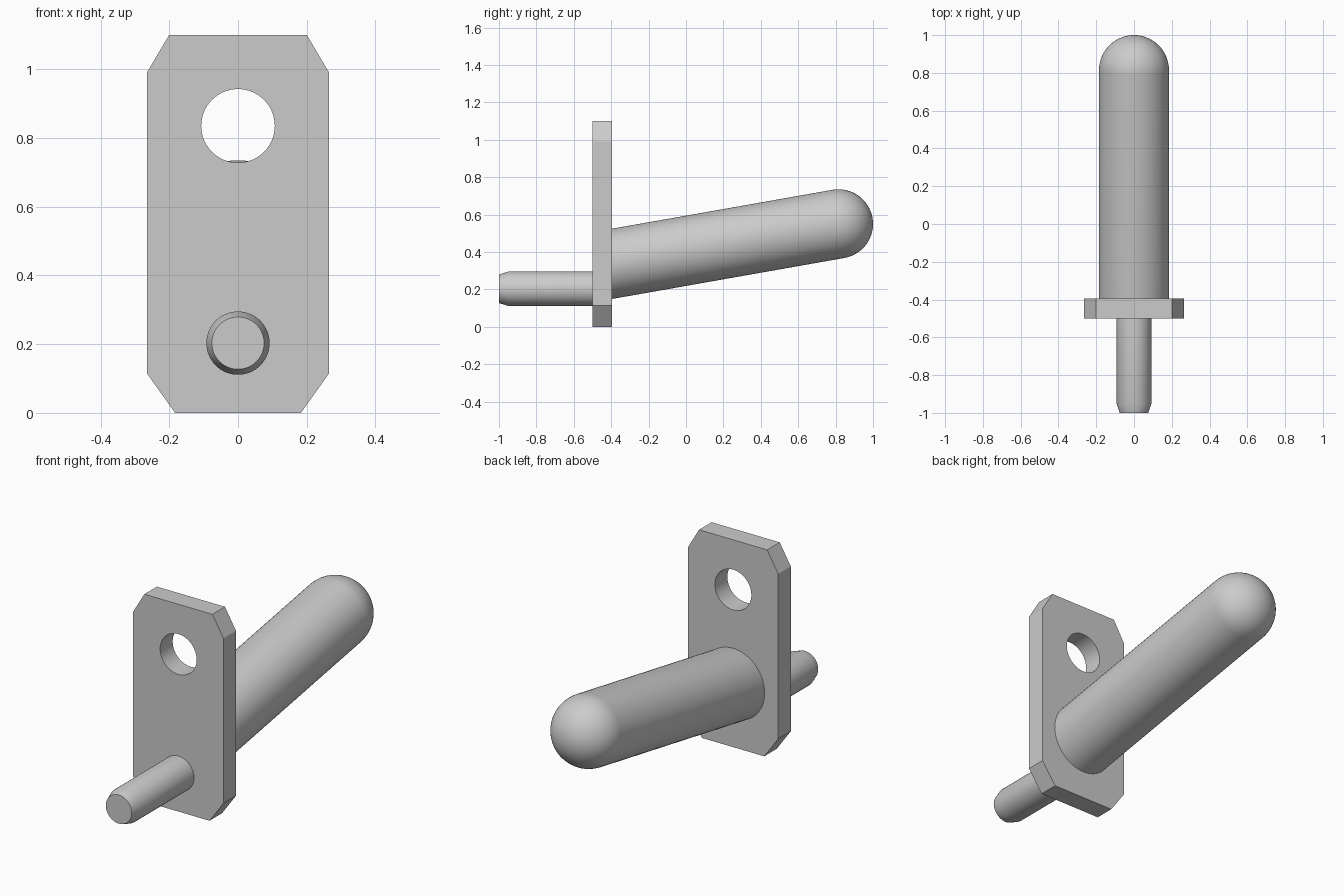
import bpy, bmesh, math
from mathutils import Matrix, Vector

cube = bpy.data.objects.get("Cube")
if cube:
    bpy.data.objects.remove(cube, do_unlink=True)

grey = bpy.data.materials.new("plain_grey")
grey.use_nodes = True
colour = (0.6, 0.6, 0.6, 1)
grey.diffuse_color = colour
grey.node_tree.nodes["Principled BSDF"].inputs["Base Color"].default_value = colour

BACK, FRONT = -0.395, -0.5     # plate faces along y


def add_object(name, bm):
    bmesh.ops.recalc_face_normals(bm, faces=bm.faces)
    mesh = bpy.data.meshes.new(name)
    bm.to_mesh(mesh)
    bm.free()
    mesh.materials.append(grey)
    obj = bpy.data.objects.new(name, mesh)
    bpy.context.collection.objects.link(obj)
    return obj


def lathe(profile, steps=64):
    """Spin (radius, height) points around z."""
    bm = bmesh.new()
    verts = [bm.verts.new((r, 0, h)) for r, h in profile]
    edges = [bm.edges.new(pair) for pair in zip(verts, verts[1:])]
    bmesh.ops.spin(bm, geom=verts + edges, axis=(0, 0, 1), cent=(0, 0, 0),
                   angle=math.tau, steps=steps)
    bmesh.ops.remove_doubles(bm, verts=bm.verts, dist=0.0001)
    return bm


def smooth(obj):
    bpy.ops.object.select_all(action="DESELECT")
    obj.select_set(True)
    bpy.context.view_layer.objects.active = obj
    bpy.ops.object.shade_smooth_by_angle(angle=math.radians(25))


# Mounting plate with clipped corners
half = [(0.183, 0), (0.265, 0.115), (0.265, 0.99), (0.2, 1.1)]
outline = half + [(-x, z) for x, z in reversed(half)]
bm = bmesh.new()
face = bm.faces.new([bm.verts.new((x, FRONT, z)) for x, z in outline])
side = bmesh.ops.extrude_face_region(bm, geom=[face])
moved = [v for v in side["geom"] if isinstance(v, bmesh.types.BMVert)]
bmesh.ops.translate(bm, verts=moved, vec=(0, BACK - FRONT, 0))
plate = add_object("mounting_plate", bm)

# Round hole through the plate
bm = bmesh.new()
bmesh.ops.create_cone(bm, cap_ends=True, segments=64, radius1=0.107,
                      radius2=0.107, depth=0.4)
bm.transform(Matrix.Translation((0, -0.45, 0.835)) @ Matrix.Rotation(math.pi / 2, 4, "X"))
cutter = add_object("hole_cutter", bm)
cutter.hide_render = True
hole = plate.modifiers.new("hole", "BOOLEAN")
hole.operation = "DIFFERENCE"
hole.solver = "EXACT"
hole.object = cutter
bpy.context.view_layer.objects.active = plate
bpy.ops.object.modifier_apply(modifier=hole.name)
bpy.data.objects.remove(cutter, do_unlink=True)
smooth(plate)

# Front pin with a chamfered tip
bm = lathe([(0.092, 0), (0.092, 0.45), (0.076, 0.5), (0, 0.5)])
bm.transform(Matrix.Translation((0, FRONT, 0.203)) @ Matrix.Rotation(math.pi / 2, 4, "X"))
smooth(add_object("front_pin", bm))

# Tilted round-ended rod, trimmed flush with the back of the plate
R = 0.185
arc = [(R * math.cos(a), R * math.sin(a))
       for a in (math.pi / 2 * i / 16 for i in range(16))]
bm = lathe([(R, -1.4)] + arc + [(0, R)])
tilt = Vector((0, math.cos(math.radians(10)), math.sin(math.radians(10))))
bm.transform(Matrix.Translation((0, 1 - R, 0.55))
             @ Vector((0, 0, 1)).rotation_difference(tilt).to_matrix().to_4x4())
bmesh.ops.bisect_plane(bm, geom=bm.verts[:] + bm.edges[:] + bm.faces[:],
                       plane_co=(0, BACK, 0), plane_no=(0, 1, 0), clear_inner=True)
smooth(add_object("round_ended_rod", bm))
